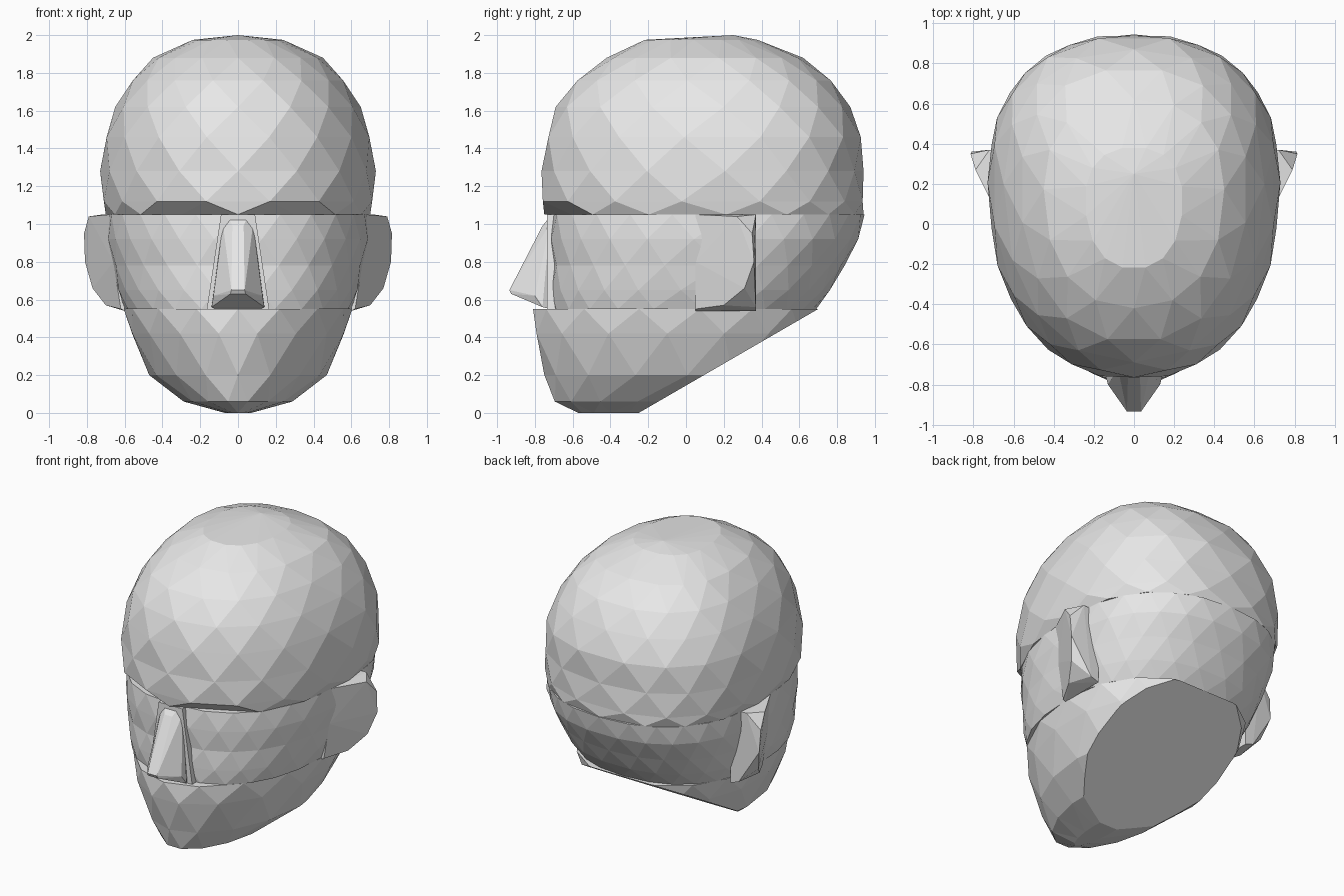
import bpy, bmesh
from math import sin, cos, pi
from mathutils import Vector

if "Cube" in bpy.data.objects:
    bpy.data.objects.remove(bpy.data.objects["Cube"])

grey = bpy.data.materials.new("plain_grey")
grey.use_nodes = True
grey.diffuse_color = (0.8, 0.8, 0.8, 1)
grey.node_tree.nodes["Principled BSDF"].inputs["Base Color"].default_value = (0.8, 0.8, 0.8, 1)


def finish(bm, name):
    bmesh.ops.recalc_face_normals(bm, faces=bm.faces)
    mesh = bpy.data.meshes.new(name)
    bm.to_mesh(mesh)
    bm.free()
    mesh.materials.append(grey)
    obj = bpy.data.objects.new(name, mesh)
    bpy.context.collection.objects.link(obj)
    return obj


def power(v, n):
    return abs(v) ** (2 / n) * (1 if v >= 0 else -1)


def loft(rings, sides, front, back, centre=0.57, apex=None):
    """Stack staggered rounded rings (z, half width, front y, back y)."""
    bm = bmesh.new()
    loops = []
    for i, (z, w, yf, yb) in enumerate(rings):
        cy = yf + (yb - yf) * centre
        grow = 1.01 if i % 2 else 1.0
        loop = []
        for j in range(sides):
            t = 2 * pi * (j + (i % 2) / 2) / sides
            n, reach = (front, cy - yf) if cos(t) > 0 else (back, yb - cy)
            loop.append(bm.verts.new((grow * w * power(sin(t), n),
                                      cy - grow * reach * power(cos(t), n), z)))
        loops.append(loop)
    for i, (a, b) in enumerate(zip(loops, loops[1:])):
        for j in range(sides):
            k = (j + 1) % sides
            if i % 2:
                bm.faces.new((a[j], b[k], b[j]))
                bm.faces.new((a[j], a[k], b[k]))
            else:
                bm.faces.new((a[j], a[k], b[j]))
                bm.faces.new((a[k], b[k], b[j]))
    bm.faces.new(loops[0])
    if apex:
        tip = bm.verts.new(apex)
        for j in range(sides):
            bm.faces.new((loops[-1][j], loops[-1][(j + 1) % sides], tip))
    else:
        bm.faces.new(loops[-1])
    return bm, loops


def hull(name, points):
    bm = bmesh.new()
    for p in points:
        bm.verts.new(p)
    res = bmesh.ops.convex_hull(bm, input=bm.verts[:])
    loose = set(res["geom_interior"] + res["geom_unused"])
    bmesh.ops.delete(bm, geom=[v for v in loose if isinstance(v, bmesh.types.BMVert)],
                     context='VERTS')
    return finish(bm, name)


# Cranium, with the brow tucked in above each eye
bm, loops = loft([(1.05, .70, -.75, .94), (1.12, .715, -.765, .94),
                  (1.28, .73, -.765, .94), (1.46, .70, -.735, .93),
                  (1.62, .65, -.69, .87), (1.76, .56, -.58, .77),
                  (1.88, .45, -.42, .62), (1.975, .24, -.22, .38)],
                 16, 2.25, 2.35, apex=(0, .25, 2.0))
for v in loops[0]:
    if .1 < abs(v.co.x) < .45 and v.co.y < 0:
        v.co.y += .08
finish(bm, "cranium")

# Middle band of the face
bm, loops = loft([(.55, .60, -.71, .69), (.65, .63, -.71, .76), (.78, .665, -.71, .84),
                  (.92, .685, -.71, .91), (1.05, .69, -.71, .945)], 24, 2.4, 2.3)
finish(bm, "face_band")

# Jaw, sliced off along a slope from chin to nape
bm, loops = loft([(0, .07, -.57, -.1), (.06, .29, -.70, .25), (.20, .47, -.75, .58),
                  (.42, .565, -.80, .70), (.55, .605, -.81, .74)], 16, 1.9, 2.2)
cut = bmesh.ops.bisect_plane(bm, geom=bm.verts[:] + bm.edges[:] + bm.faces[:],
                             plane_co=(0, -.25, 0), plane_no=Vector((0, .55, -.95)).normalized(),
                             clear_outer=True)
bmesh.ops.holes_fill(bm, edges=[e for e in bm.edges if e.is_boundary], sides=0)
finish(bm, "jaw")

# Nose: a backing plate and the faceted ridge in front of it
hull("nose_plate", [(s * w, y, z) for s in (-1, 1)
                    for w, z in ((.165, .55), (.09, 1.05)) for y in (-.6, -.735)])
hull("nose_ridge", [(s * x, y, z) for s in (-1, 1) for x, y, z in
                    ((.03, -.76, .99), (.05, -.72, 1.04), (.035, -.935, .65),
                     (.04, -.925, .63), (.13, -.80, .62), (.14, -.76, .56),
                     (.12, -.72, .55), (.08, -.72, 1.0))])

# Ears: flared outwards towards the back
for side, s in (("right", -1), ("left", 1)):
    base = [(s * .6, y, z) for y in (.05, .37) for z in (.54, 1.05)]
    root = [(s * .68, .05, 1.05), (s * .66, .05, .8), (s * .62, .05, .55),
            (s * .72, .37, 1.05), (s * .66, .37, .56)]
    rim = [(s * x, y, z) for x, y, z in
           ((.79, .27, 1.04), (.815, .35, .95), (.81, .36, .80),
            (.77, .31, .66), (.70, .20, .57))]
    hull(side + "_ear", base + root + rim)
